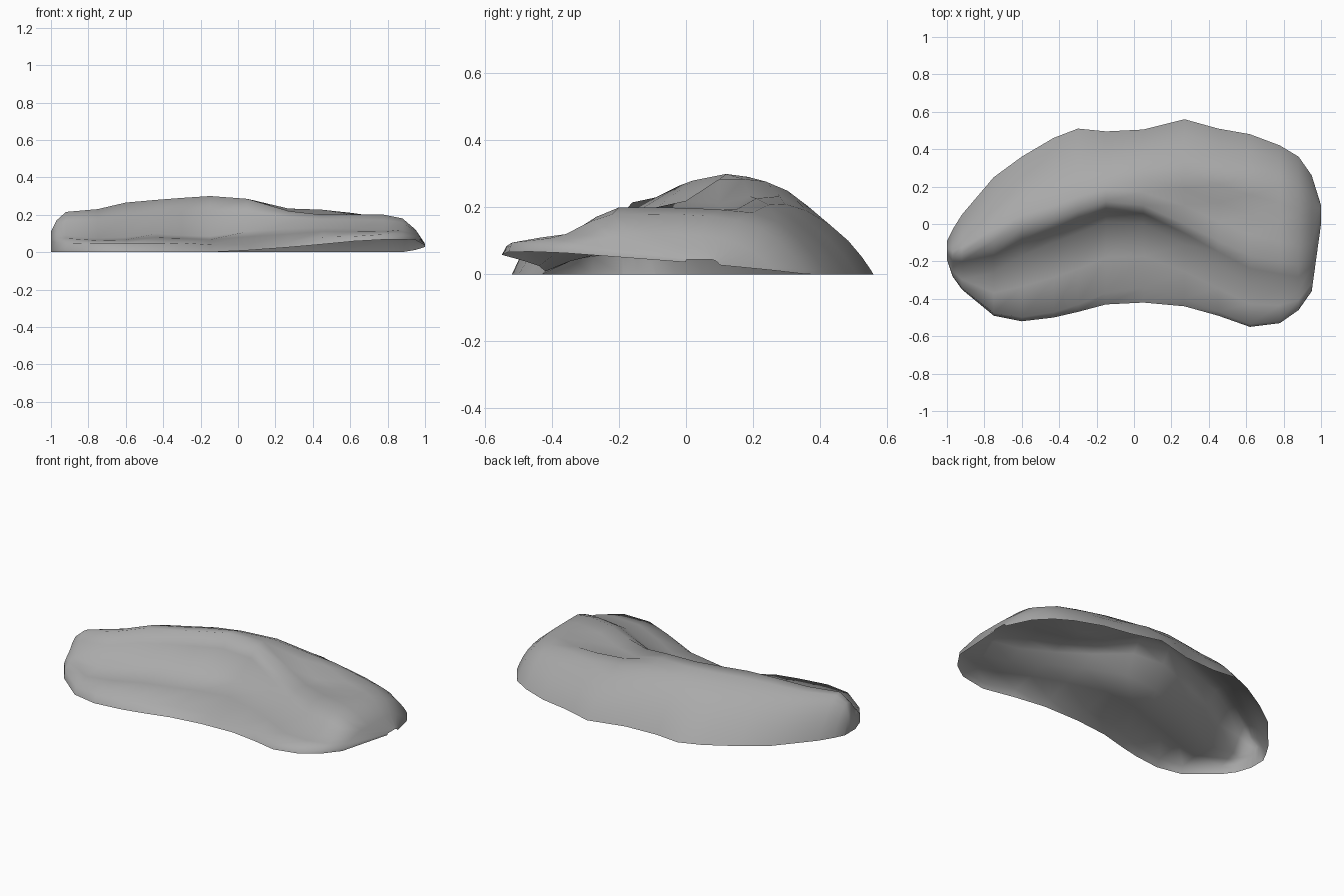
import bpy
import bmesh
import math

# Remove the default object
cube = bpy.data.objects.get("Cube")
if cube:
    bpy.data.objects.remove(cube, do_unlink=True)

# Single stone colour
stone = bpy.data.materials.new("stone_grey")
stone.use_nodes = True
grey = (0.4, 0.4, 0.4, 1)
stone.diffuse_color = grey
stone.node_tree.nodes["Principled BSDF"].inputs["Base Color"].default_value = grey

# Cross-sections from right to left end:
# x, front y, lip height, foot y, foot height, ridge y, ridge height, back y
SECTIONS = [
    (-1, -.19, .06, -.17, .09, -.14, .11, -.09),
    (-.97, -.28, .05, -.23, .1, -.17, .17, -.03),
    (-.92, -.35, .05, -.25, .09, -.16, .215, .05),
    (-.75, -.49, .045, -.26, .075, -.09, .23, .25),
    (-.6, -.52, .045, -.17, .08, -.02, .265, .36),
    (-.43, -.5, .045, -.1, .1, .02, .28, .46),
    (-.3, -.47, .05, -.05, .09, .07, .29, .51),
    (-.15, -.43, .04, .01, .085, .12, .3, .495),
    (.05, -.42, .04, 0, .11, .1, .285, .505),
    (.27, -.44, .055, -.11, .125, 0, .22, .56),
    (.45, -.49, .08, -.22, .13, -.09, .2, .51),
    (.62, -.55, .085, -.32, .125, -.17, .2, .48),
    (.78, -.53, .095, -.35, .12, -.2, .2, .42),
    (.88, -.46, .09, -.36, .12, -.22, .18, .36),
    (.95, -.36, .08, -.28, .1, -.18, .12, .26),
    (1, 0, .045, .02, .045, .05, .045, .1),
]
BACK_STEPS = 9


def rim_height(x, y):
    """The open lower rim lifts towards the front left corner."""
    return max(0, x - 1.3 * y - .45) * .066


def lerp(a, b, t):
    return a + (b - a) * t


def bump(x, y, cx, cy, wx, wy):
    return math.exp(-((x - cx) / wx) ** 2 - ((y - cy) / wy) ** 2)


def section_points(x, yf, lip, fy, fz, ry, rz, yb):
    # Front lip (softer in the middle), apron, steep face and ridge
    ly = lerp(yf, fy, .06 + .12 * bump(x, 0, .05, 0, .3, 1))
    pts = [(yf, rim_height(x, yf)), (ly, lip),
           (lerp(ly, fy, .5), lerp(lip, fz, .6)), (fy, fz),
           (lerp(fy, ry, .55), lerp(fz, rz, .65)), (ry, rz)]
    # Rounded back, flatter on top towards the broad end
    power = 2 + 3 * min(1, max(0, x + .1) * 2)
    base = rim_height(x, yb)
    for i in range(1, BACK_STEPS + 1):
        t = math.sin(i / BACK_STEPS * math.pi / 2)
        y = lerp(ry, yb, t)
        z = lerp(rz, base, t ** power)
        # Shallow hollow and the crest behind it
        z -= .025 * bump(x, y, .45, .08, .2, .08)
        z += .045 * bump(x, y, .45, .25, .27, .08)
        pts.append((y, z))
    return [(x, y, z) for y, z in pts]


rows = [section_points(*s) for s in SECTIONS]
rows.insert(0, [(x, y, 0) for x, y, z in rows[0]])

# Skin the sections into one open shell
bm = bmesh.new()
grid = [[bm.verts.new(p) for p in row] for row in rows]
for a, b in zip(grid, grid[1:]):
    for j in range(len(a) - 1):
        bm.faces.new((a[j], b[j], b[j + 1], a[j + 1]))
bmesh.ops.remove_doubles(bm, verts=bm.verts, dist=.001)
mesh = bpy.data.meshes.new("rock_mound")
bm.to_mesh(mesh)
bm.free()
mesh.materials.append(stone)
for poly in mesh.polygons:
    poly.use_smooth = True
mound = bpy.data.objects.new("rock_mound", mesh)
bpy.context.scene.collection.objects.link(mound)
